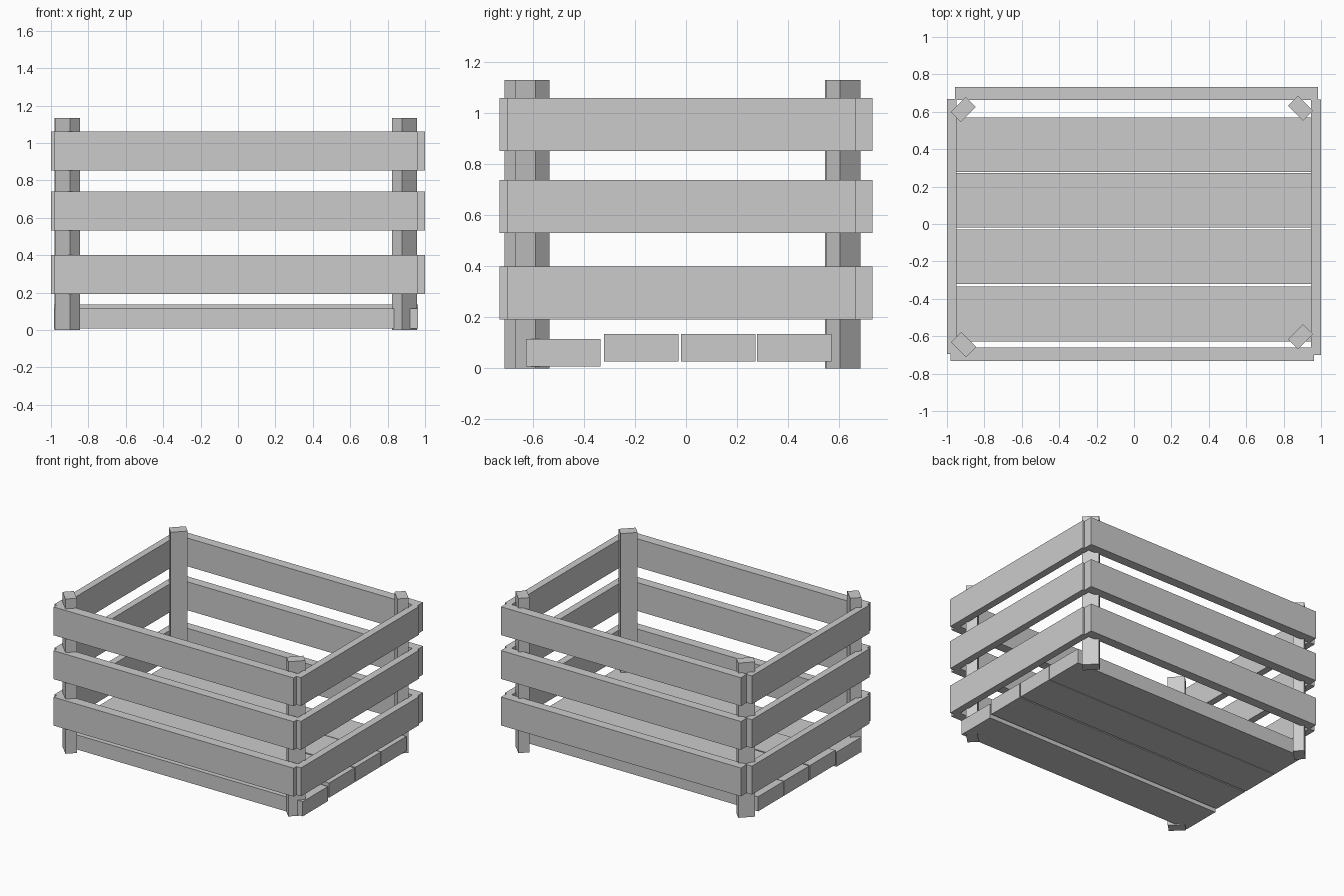
import bpy
from math import radians

if "Cube" in bpy.data.objects:
    bpy.data.objects.remove(bpy.data.objects["Cube"])


def box(name, x, y, z, angle=0):
    """Box from (min, max) ranges, turned about its own vertical axis."""
    bpy.ops.mesh.primitive_cube_add(size=1)
    ob = bpy.context.object
    ob.name = name
    ob.location = [(r[0] + r[1]) / 2 for r in (x, y, z)]
    ob.scale = [r[1] - r[0] for r in (x, y, z)]
    ob.rotation_euler.z = radians(angle)
    return ob


# Corner posts, set diagonally across the corners
posts = {
    "front_left_post": (-0.911, -0.645, -45),
    "front_right_post": (0.89, -0.603, 45),
    "back_right_post": (0.89, 0.618, -45),
    "back_left_post": (-0.913, 0.613, 45),
}
for name, (px, py, angle) in posts.items():
    box(name, (px - 0.057, px + 0.057), (py - 0.038, py + 0.038), (0, 1.132), angle)

# Three rows of wall slats
for i, (z0, z1) in enumerate([(0.192, 0.4), (0.532, 0.74), (0.853, 1.06)], 1):
    box(f"front_slat_{i}", (-0.98, 0.963), (-0.732, -0.66), (z0, z1))
    box(f"back_slat_{i}", (-0.957, 0.985), (0.662, 0.732), (z0, z1))
    box(f"left_slat_{i}", (-1.0, -0.95), (-0.695, 0.667), (z0, z1))
    box(f"right_slat_{i}", (0.947, 1.0), (-0.7, 0.665), (z0, z1))

# Floor boards, the front one sitting slightly lower
floor = [(-0.627, -0.335, 0.008), (-0.322, -0.03, 0.028),
         (-0.02, 0.273, 0.028), (0.278, 0.57, 0.028)]
for i, (y0, y1, z0) in enumerate(floor, 1):
    box(f"floor_board_{i}", (-0.983, 0.963), (y0, y1), (z0, z0 + 0.107))
